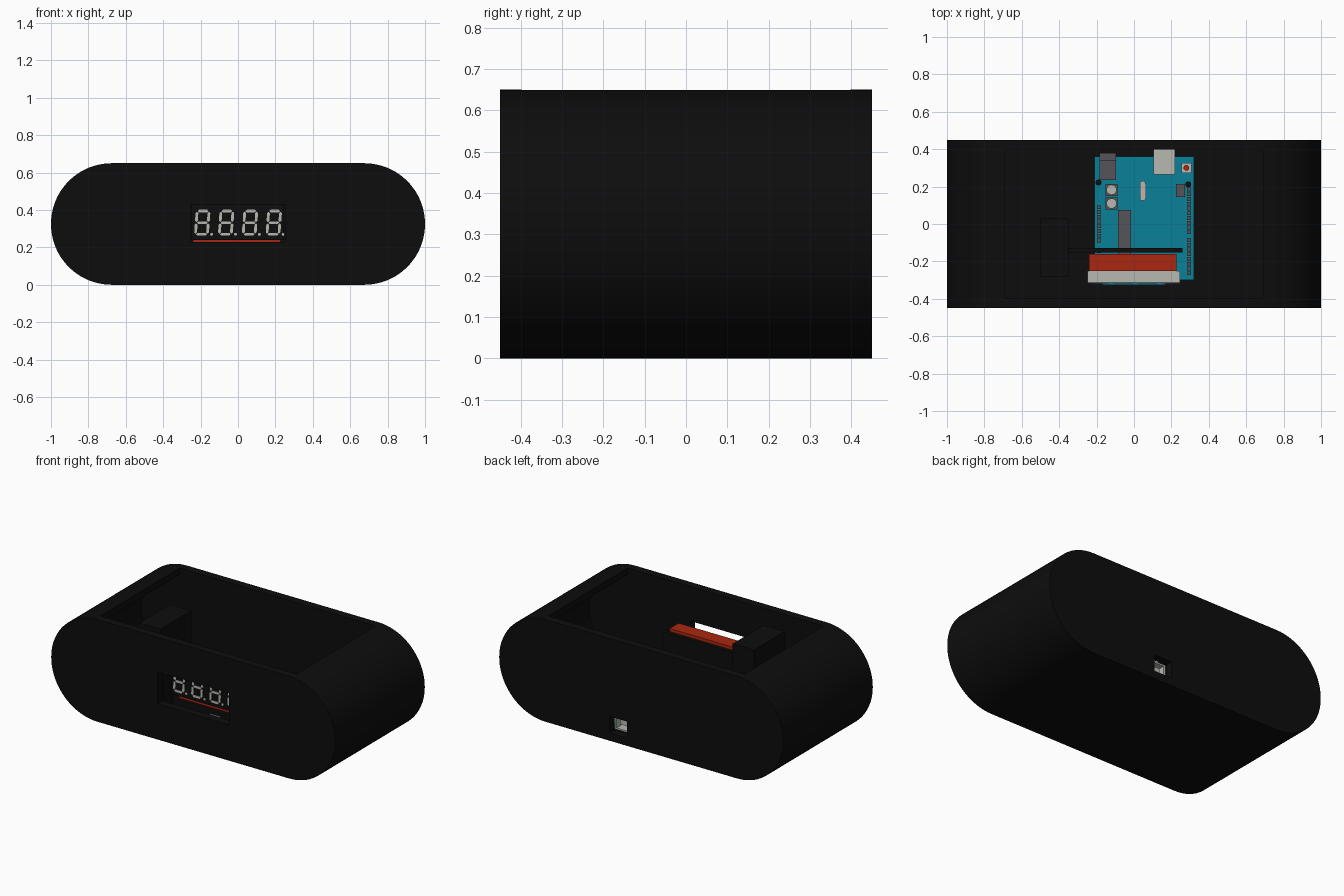
import bpy, bmesh, math
from mathutils import Matrix

if "Cube" in bpy.data.objects:
    bpy.data.objects.remove(bpy.data.objects["Cube"])


def material(name, r, g, b):
    m = bpy.data.materials.new(name)
    m.diffuse_color = (r, g, b, 1)
    m.use_nodes = True
    m.node_tree.nodes["Principled BSDF"].inputs["Base Color"].default_value = m.diffuse_color
    return m


BLACK = material("black_plastic", .004, .004, .004)
TEAL = material("teal_board", .003, .22, .32)
RED = material("red_board", .4, .02, .005)
METAL = material("light_grey", .48, .48, .45)
DARK = material("dark_grey", .09, .09, .1)


def finish(name, bm, mat):
    bmesh.ops.recalc_face_normals(bm, faces=bm.faces)
    me = bpy.data.meshes.new(name)
    bm.to_mesh(me)
    bm.free()
    ob = bpy.data.objects.new(name, me)
    bpy.context.collection.objects.link(ob)
    if mat:
        me.materials.append(mat)
    return ob


def add_box(bm, x, y, z):
    size = [b - a for a, b in (x, y, z)]
    mid = [(a + b) / 2 for a, b in (x, y, z)]
    bmesh.ops.create_cube(bm, size=1, matrix=Matrix.Translation(mid) @ Matrix.Diagonal((*size, 1)))


def box(name, x, y, z, mat=None):
    bm = bmesh.new()
    add_box(bm, x, y, z)
    return finish(name, bm, mat)


def add_prism(bm, points, offset):
    face = bm.faces.new([bm.verts.new(p) for p in points])
    out = bmesh.ops.extrude_face_region(bm, geom=[face])
    verts = [v for v in out["geom"] if isinstance(v, bmesh.types.BMVert)]
    bmesh.ops.translate(bm, verts=verts, vec=offset)


def cylinder(name, x, y, z0, z1, r, mat, sides=24):
    bm = bmesh.new()
    bmesh.ops.create_cone(bm, cap_ends=True, segments=sides, radius1=r, radius2=r, depth=z1 - z0,
                          matrix=Matrix.Translation((x, y, (z0 + z1) / 2)))
    return smooth(finish(name, bm, mat))


def smooth(ob):
    bpy.ops.object.select_all(action='DESELECT')
    bpy.context.view_layer.objects.active = ob
    ob.select_set(True)
    bpy.ops.object.shade_smooth_by_angle(angle=math.radians(30))
    return ob


def stadium(cx, cy, half, r, n):
    """Outline of two half circles joined by straight sides."""
    pts = []
    for side, start in ((1, -math.pi / 2), (-1, math.pi / 2)):
        for i in range(n + 1):
            a = start + math.pi * i / n
            pts.append((cx + side * half + r * math.cos(a), cy + r * math.sin(a)))
    return pts


def shell(name, r, depth, mat=None):
    bm = bmesh.new()
    pts = [(x, -depth, z) for x, z in stadium(0, .325, .675, r, 40)]
    add_prism(bm, pts, (0, 2 * depth, 0))
    return finish(name, bm, mat)


# Hollow case with open top, display window and rear port
case = shell("case", .325, .45, BLACK)
cutters = [shell("cavity", .285, .40),
           box("top_opening", (-.69, .69), (-.398, .398), (.58, .8)),
           box("window_opening", (-.25, .25), (-.6, -.35), (.228, .43)),
           box("port_opening", (.1, .225), (.35, .6), (.05, .155))]
bpy.context.view_layer.objects.active = case
for c in cutters:
    mod = case.modifiers.new(c.name, 'BOOLEAN')
    mod.operation = 'DIFFERENCE'
    mod.solver = 'EXACT'
    mod.object = c
    bpy.ops.object.modifier_apply(modifier=mod.name)
    bpy.data.objects.remove(c)
smooth(case)

# Controller board with stepped front edge
Z = .056
bm = bmesh.new()
outline = [(-.21, .36), (.32, .36), (.32, -.30), (.19, -.30), (.165, -.325), (-.165, -.325),
           (-.19, -.30), (-.21, -.30)]
add_prism(bm, [(x, y, Z - .016) for x, y in outline], (0, 0, .016))
finish("controller_board", bm, TEAL)

# Rear sockets: open metal port with tongue, and power jack
bm = bmesh.new()
add_box(bm, (.105, .22), (.265, .28), (Z, .152))
add_box(bm, (.105, .117), (.28, .40), (Z, .152))
add_box(bm, (.208, .22), (.28, .40), (Z, .152))
add_box(bm, (.117, .208), (.28, .40), (Z, Z + .01))
add_box(bm, (.117, .208), (.28, .40), (.142, .152))
add_box(bm, (.138, .187), (.28, .39), (.09, .122))
finish("port_socket", bm, METAL)
box("power_jack", (-.185, -.095), (.235, .34), (Z, .15), DARK)
box("power_jack_collar", (-.185, -.095), (.34, .38), (Z, .165), DARK)

# Chips, capacitors, crystal, button and screws
box("main_chip", (-.085, -.015), (-.28, .075), (Z, Z + .04), DARK)
box("small_chip", (.225, .272), (.145, .215), (Z, Z + .012), DARK)
for i, y in enumerate((.183, .11)):
    box(f"capacitor_base_{i}", (-.152, -.088), (y - .032, y + .032), (Z, Z + .012), DARK)
    cylinder(f"capacitor_{i}", -.12, y, Z + .012, Z + .06, .027, METAL)
bm = bmesh.new()
add_prism(bm, [(.047 + u, .177 + v, Z) for v, u in stadium(0, 0, .037, .016, 10)], (0, 0, .035))
smooth(finish("crystal", bm, METAL))
box("reset_button_base", (.253, .307), (.273, .327), (Z, Z + .02), METAL)
cylinder("reset_button", .28, .3, Z + .02, Z + .032, .015, RED)
for i, (x, y) in enumerate(((-.19, .222), (.29, .212))):
    cylinder(f"mounting_screw_{i}", x, y, .035, Z + .012, .016, BLACK)

# Pin header rows
bm = bmesh.new()
for x, y0, count in ((-.188, .09, 8), (-.188, -.145, 6), (.295, .185, 10), (.295, -.085, 8)):
    for i in range(count):
        y = y0 - i * .0254
        add_box(bm, (x - .011, x + .011), (y - .010, y + .010), (Z, Z + .02))
finish("pin_headers", bm, DARK)

# Display stack: red driver board, grey housing, black face
box("display_driver_board", (-.24, .227), (-.25, -.16), (.19, .48), RED)
box("display_housing", (-.248, .246), (-.312, -.25), (.24, .43), METAL)
box("display_face", (-.248, .246), (-.316, -.312), (.24, .43), BLACK)

# Seven-segment digits with decimal dots
bm = bmesh.new()
W, H, T = .032, .062, .0075


def segment(cx, x, z, vertical):
    length = (H / 2 if vertical else W) - .003
    hexagon = [(-length, 0), (-length + T, T), (length - T, T),
               (length, 0), (length - T, -T), (-length + T, -T)]
    pts = []
    for u, v in hexagon:
        px, pz = (x + v, z + u) if vertical else (x + u, z + v)
        pts.append((cx + px + .07 * pz, -.316, .332 + pz))
    add_prism(bm, pts, (0, -.003, 0))


for k in range(4):
    cx = -.191 + .1275 * k
    for z in (-H, 0, H):
        segment(cx, 0, z, False)
    for x in (-W, W):
        for z in (-H / 2, H / 2):
            segment(cx, x, z, True)
    dot = [(cx + .05 + .008 * math.cos(i * math.pi / 6), -.316,
            .332 - H + .008 * math.sin(i * math.pi / 6)) for i in range(12)]
    add_prism(bm, dot, (0, -.003, 0))
finish("digit_segments", bm, METAL)

# Internal support plate and tall module block
box("support_plate", (-.36, .258), (-.152, -.128), (.07, .465), BLACK)
box("module_block", (-.5, -.35), (-.28, .03), (.04, .61), BLACK)
